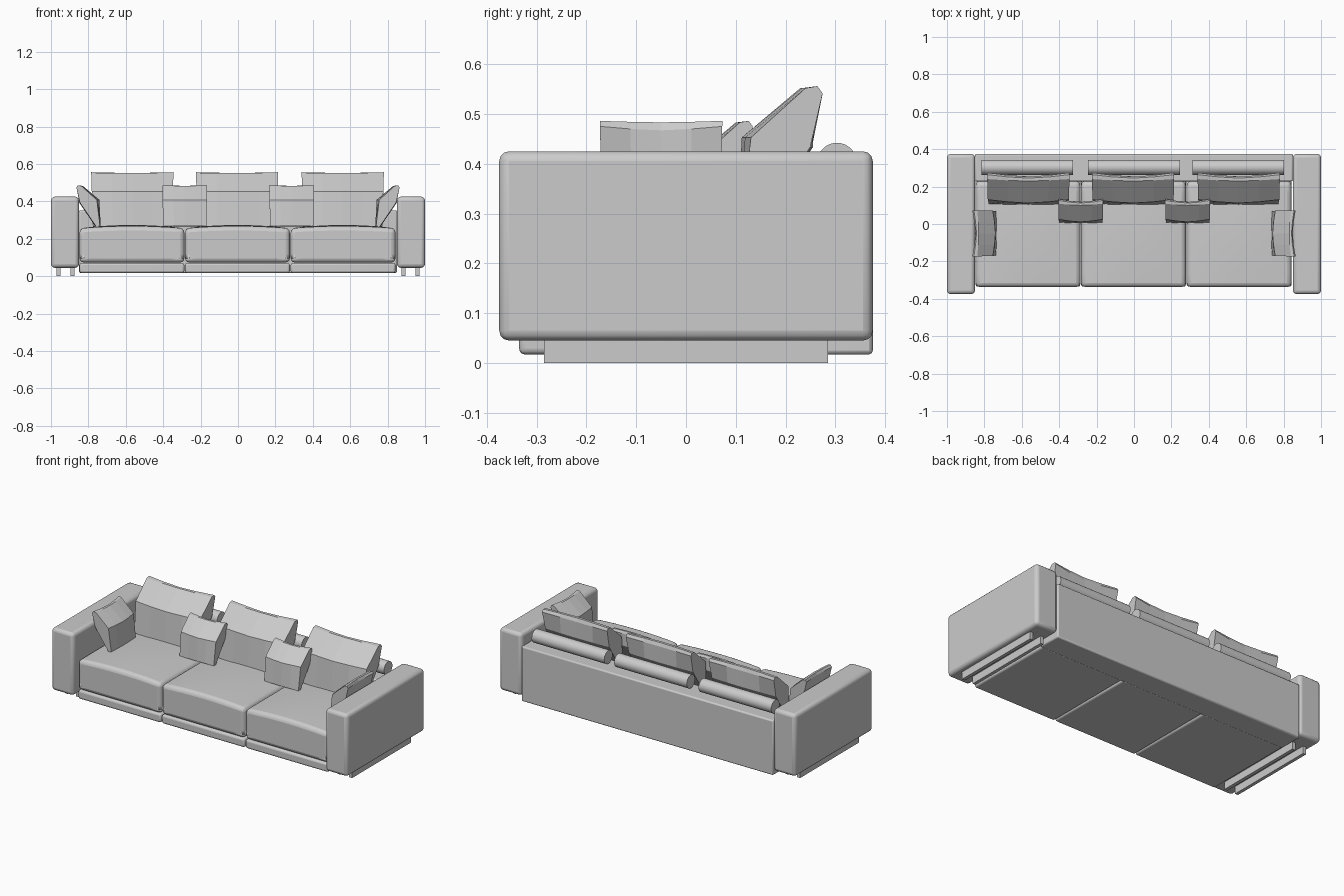
import bpy, bmesh, math

if "Cube" in bpy.data.objects:
    bpy.data.objects.remove(bpy.data.objects["Cube"])

fabric = bpy.data.materials.new("light_grey_fabric")
fabric.diffuse_color = (0.6, 0.6, 0.6, 1)
fabric.use_nodes = True
fabric.node_tree.nodes["Principled BSDF"].inputs["Base Color"].default_value = fabric.diffuse_color


def finish(name, bm, smooth=True, bevel=0, segs=3):
    bmesh.ops.recalc_face_normals(bm, faces=bm.faces)
    me = bpy.data.meshes.new(name)
    bm.to_mesh(me)
    bm.free()
    me.materials.append(fabric)
    ob = bpy.data.objects.new(name, me)
    bpy.context.collection.objects.link(ob)
    if bevel:
        m = ob.modifiers.new("rounded", 'BEVEL')
        m.width, m.segments = bevel, segs
        m.limit_method, m.angle_limit = 'ANGLE', math.radians(50)
    if smooth:
        bpy.ops.object.select_all(action='DESELECT')
        bpy.context.view_layer.objects.active = ob
        ob.select_set(True)
        bpy.ops.object.shade_smooth_by_angle(angle=math.radians(35))
    return ob


def box(name, x, y, z, bevel=0, crown=0, segs=3):
    bm = bmesh.new()
    bmesh.ops.create_cube(bm, size=1)
    if crown:
        bmesh.ops.subdivide_edges(bm, edges=bm.edges[:], cuts=7, use_grid_fill=True)
    for v in bm.verts:
        u, w = v.co.x * 2, v.co.y * 2
        top = v.co.z > 0.49
        v.co.x = (x[0] + x[1]) / 2 + v.co.x * (x[1] - x[0])
        v.co.y = (y[0] + y[1]) / 2 + v.co.y * (y[1] - y[0])
        v.co.z = (z[0] + z[1]) / 2 + v.co.z * (z[1] - z[0])
        if top and crown:
            v.co.z += crown * (1 - u * u) * (1 - 0.4 * w * w)
    return finish(name, bm, bool(bevel), bevel, segs)


# leaning cushion cross-section: depth, height, and mid-width shift of both
SECTION = [(0.000, 0.000, -0.004, 0.0), (0.017, 0.140, -0.014, 0.0),
           (0.100, 0.215, -0.008, 0.0), (0.118, 0.218, -0.014, -0.003),
           (0.126, 0.207, -0.016, -0.008), (0.107, 0.125, 0.004, 0.0),
           (0.020, -0.003, 0.004, 0.0)]


def cushion(name, half, scale, place):
    bm = bmesh.new()
    rings = []
    for i in range(5):
        u = i / 2 - 1
        k = 1 - abs(u) ** 1.5
        ring = []
        for d, h, sd, sh in SECTION:
            flare = 0.96 + 0.04 * max(h, 0) / 0.218
            ring.append(bm.verts.new(place(u * half * flare, (d + sd * k) * scale,
                                           0.268 + (h + sh * k) * scale)))
        rings.append(ring)
    n = len(SECTION)
    for a, b in zip(rings, rings[1:]):
        for j in range(n):
            bm.faces.new((a[j], a[(j + 1) % n], b[(j + 1) % n], b[j]))
    bm.faces.new(rings[0])
    bm.faces.new(rings[-1][::-1])
    finish(name, bm, smooth=False)


# arms with their floor rails
for side, s in (("left", -1), ("right", 1)):
    box(side + "_arm", sorted((s * 0.85, s)), (-0.375, 0.375), (0.045, 0.425), 0.02)
    for k, rx in (("inner", 0.885), ("outer", 0.96)):
        box(f"{side}_{k}_foot_rail", (s * rx - 0.01, s * rx + 0.01), (-0.285, 0.285), (0, 0.048))

# back panel
box("back_panel", (-0.85, 0.85), (0.228, 0.375), (0.017, 0.352), 0.008, segs=2)

# three seat modules: base, seat cushion, bolster, back cushion
modules = [("left", -0.567, -0.57, -0.565), ("middle", -0.003, 0.0, -0.005),
           ("right", 0.562, 0.557, 0.56)]
for name, sx, bx, cx in modules:
    box(name + "_base", (sx - 0.28, sx + 0.28), (-0.335, 0.24), (0.017, 0.071), 0.012)
    box(name + "_seat", (sx - 0.28, sx + 0.28), (-0.337, 0.229), (0.073, 0.256), 0.025, 0.018)
    bm = bmesh.new()
    bmesh.ops.create_cone(bm, cap_ends=True, segments=32, radius1=0.04, radius2=0.04, depth=0.49)
    for v in bm.verts:
        x, y, z = v.co
        v.co = (bx + z, 0.303 + y, 0.402 + x)
    finish(name + "_bolster", bm)
    cushion(name + "_back_cushion", 0.22, 1.32,
            lambda u, d, z, c=cx: (c + u, 0.108 + d, z))

# small cushions in front of the gaps
for name, cx in (("left", -0.285), ("right", 0.287)):
    cushion(name + "_small_cushion", 0.12, 1.0,
            lambda u, d, z, c=cx: (c + u, 0.008 + d, z))

# small cushions leaning on the arms
for name, s in (("left", -1), ("right", 1)):
    cushion(name + "_arm_cushion", 0.123, 1.0,
            lambda u, d, z, s=s: (s * (0.738 + d), -0.05 + u, z))
